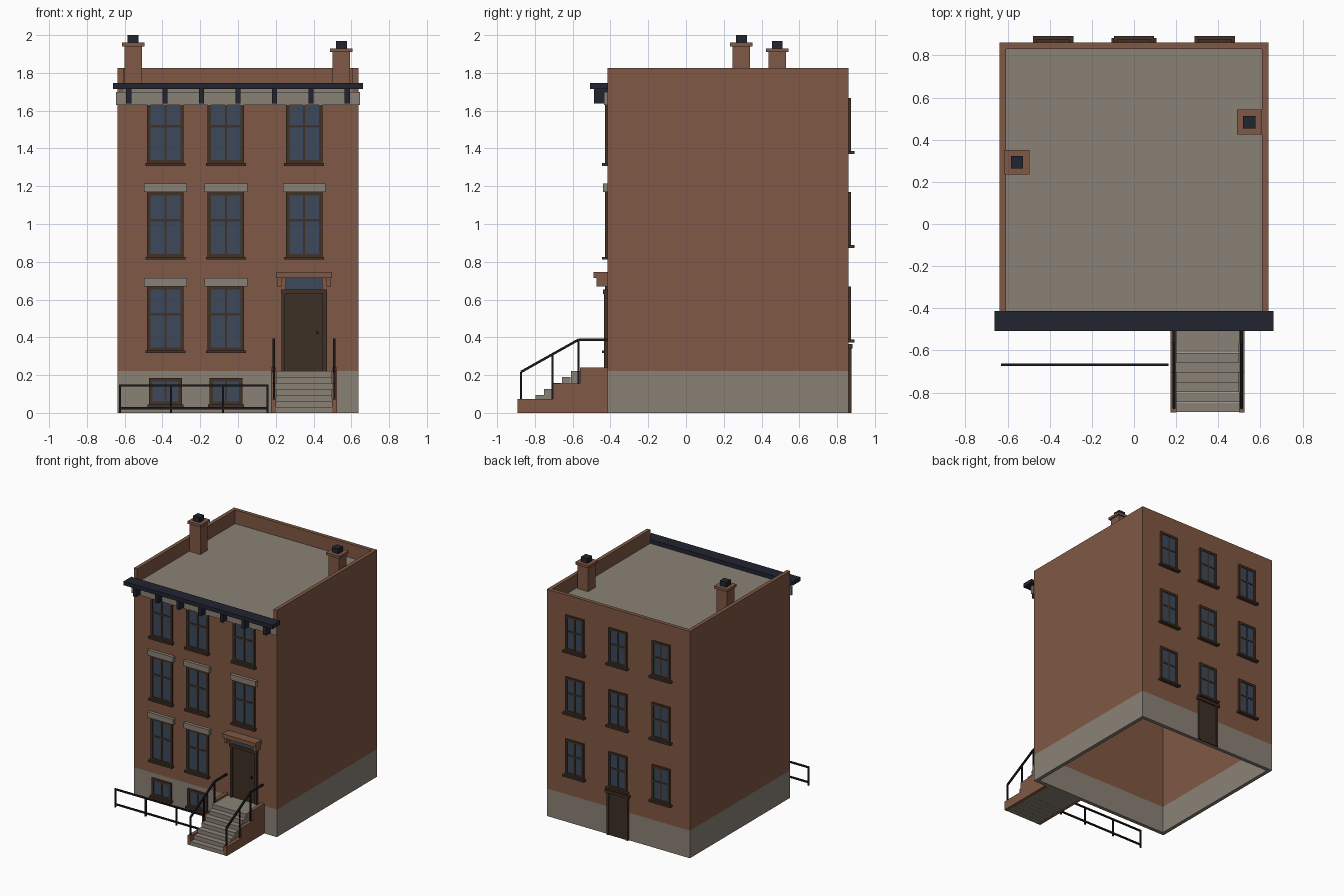
import bpy, bmesh
from mathutils import Vector, Matrix

if "Cube" in bpy.data.objects:
    bpy.data.objects.remove(bpy.data.objects["Cube"])


def material(name, rgb):
    m = bpy.data.materials.new(name)
    m.diffuse_color = (*rgb, 1)
    m.use_nodes = True
    m.node_tree.nodes["Principled BSDF"].inputs["Base Color"].default_value = m.diffuse_color
    return m


BRICK = material("brown brick", (0.215, 0.098, 0.058))
STONE = material("grey stone", (0.255, 0.222, 0.183))
WOOD = material("dark brown trim", (0.055, 0.031, 0.019))
DOOR = material("door brown", (0.046, 0.029, 0.018))
GLASS = material("blue glass", (0.045, 0.066, 0.100))
NAVY = material("navy cornice", (0.016, 0.018, 0.030))
IRON = material("black iron", (0.010, 0.010, 0.013))


def finish(name, mat, bm):
    me = bpy.data.meshes.new(name)
    bm.to_mesh(me)
    bm.free()
    me.materials.append(mat)
    ob = bpy.data.objects.new(name, me)
    bpy.context.collection.objects.link(ob)
    return ob


def add_box(bm, x0, x1, y0, y1, z0, z1):
    mid = Vector(((x0 + x1) / 2, (y0 + y1) / 2, (z0 + z1) / 2))
    size = Matrix.Diagonal((abs(x1 - x0), abs(y1 - y0), abs(z1 - z0), 1))
    bmesh.ops.create_cube(bm, size=1, matrix=Matrix.Translation(mid) @ size)


def boxes(name, mat, items):
    bm = bmesh.new()
    for b in items:
        add_box(bm, *b)
    return finish(name, mat, bm)


def rod(bm, a, b, t):
    """Square bar between two points."""
    a, b = Vector(a), Vector(b)
    d = b - a
    m = (Matrix.Translation((a + b) / 2) @ d.to_track_quat('Z', 'Y').to_matrix().to_4x4()
         @ Matrix.Diagonal((t, t, d.length, 1)))
    bmesh.ops.create_cube(bm, size=1, matrix=m)


X, F, B, T = 0.637, -0.415, 0.86, 0.03   # half width, front, back, wall thickness
BASE, ROOF, TOP = 0.222, 1.715, 1.825


# Hollow shell, open below: stone foundation, brick walls and parapet
def ring(z0, z1, zfront):
    return [(-X, -X + T, F, B, z0, z1), (X - T, X, F, B, z0, z1),
            (-X + T, X - T, B - T, B, z0, z1), (-X + T, X - T, F, F + T, z0, zfront)]


boxes("foundation", STONE, ring(0, BASE, BASE))
boxes("brick_walls", BRICK, ring(BASE, TOP, ROOF - 0.004))
boxes("roof", STONE, [(-X + T, X - T, F, B - T, ROOF - 0.03, ROOF)])


# Windows: frame, glazing bars, glass plate, sill and optional lintel
def window(name, x, z0, z1, w, side, bar=0.57, sill=0.01, lintel=False):
    y = F if side < 0 else B
    h, f = w / 2, 0.018
    d = y + side * 0.014
    frame = [(x - h, x - h + f, y, d, z0, z1), (x + h - f, x + h, y, d, z0, z1),
             (x - h, x + h, y, d, z1 - f, z1), (x - h, x + h, y, d, z0, z0 + f),
             (x - 0.006, x + 0.006, y, y + side * 0.011, z0, z1)]
    if bar:
        zb = z0 + (z1 - z0) * bar
        frame.append((x - h, x + h, y, y + side * 0.011, zb - 0.007, zb + 0.007))
    frame.append((x - h - sill, x + h + sill, y, y + side * 0.031, z0 - 0.012, z0 + 0.003))
    boxes(name + "_frame", WOOD, frame)
    boxes(name + "_glass", GLASS, [(x - h + 0.01, x + h - 0.01, y, y + side * 0.007,
                                    z0 + 0.01, z1 - 0.01)])
    if lintel:
        boxes(name + "_lintel", STONE, [(x - 0.113, x + 0.113, y, y + side * 0.025,
                                         z1, z1 + 0.044)])


COLS = (-0.384, -0.064, 0.35)
for r, (z0, z1) in enumerate(((0.328, 0.67), (0.823, 1.17), (1.32, 1.668))):
    for c, x in enumerate(COLS):
        if (r, c) != (0, 2):
            window(f"front_window_{r}_{c}", x, z0, z1, 0.193, -1, lintel=r < 2)
    for c, x in enumerate((-0.384, 0.0, 0.384)):
        window(f"back_window_{r}_{c}", x, z1 - 0.285, z1, 0.162, 1, bar=0.55, sill=0.015)
for c in range(2):
    window(f"basement_window_{c}", COLS[c], 0.042, 0.185, 0.175, -1, bar=None, sill=0.008)

# Cornice with frieze and brackets
boxes("frieze", STONE, [(-0.647, 0.647, F - 0.018, F, 1.63, 1.70)])
boxes("cornice", NAVY, [(-0.662, 0.662, -0.508, F + 0.003, 1.715, 1.747)])
boxes("cornice_brackets", NAVY, [(i * 0.193 - 0.014, i * 0.193 + 0.014, -0.487, F, 1.637, 1.715)
                                 for i in range(-3, 4)])

# Front door with transom and hood
dx = 0.35
boxes("front_door", DOOR, [(dx - 0.1, dx + 0.1, F - 0.008, F, BASE, 0.635)])
boxes("front_door_frame", WOOD,
      [(dx + s * 0.102, dx + s * 0.12, F - 0.018, F, BASE, 0.635) for s in (-1, 1)]
      + [(dx - 0.122, dx + 0.122, F - 0.025, F, 0.63, 0.652)])
boxes("door_transom", GLASS, [(dx - 0.098, dx + 0.098, F - 0.008, F, 0.652, 0.715)])
boxes("door_knob", NAVY, [(dx + 0.062, dx + 0.076, F - 0.02, F, 0.418, 0.432)])
boxes("door_hood", BRICK,
      [(dx - 0.148, dx + 0.148, -0.49, F, 0.713, 0.745)]
      + [(dx + s * 0.118, dx + s * 0.143, -0.475, F, 0.668, 0.713) for s in (-1, 1)])

# Back door
boxes("back_door", DOOR, [(-0.08, 0.08, B, B + 0.008, 0, 0.345)])
boxes("back_door_frame", WOOD,
      [(s * 0.076, s * 0.094, B, B + 0.015, 0, 0.345) for s in (-1, 1)]
      + [(-0.107, 0.107, B, B + 0.022, 0.342, 0.364)])

# Stoop: seven steps between stepped cheek walls
Y0, RUN = -0.893, 0.047
boxes("stoop_steps", STONE,
      [(0.2, 0.498, Y0 + RUN * k + 0.001, Y0 + RUN * (k + 1) if k < 6 else F, 0, BASE * (k + 1) / 7)
       for k in range(7)])
boxes("stoop_cheeks", BRICK,
      [(x, x + 0.028, ya, yb, 0, z) for x in (0.174, 0.497)
       for ya, yb, z in ((Y0, -0.705, 0.073), (-0.705, -0.562, 0.155), (-0.562, F, 0.24))])

# Stair railings
bm = bmesh.new()
for x in (0.19, 0.51):
    low, mid, high = (x, -0.873, 0.217), (x, -0.706, 0.31), (x, -0.57, 0.387)
    for p, z in ((low, 0.07), (mid, 0.073), (high, 0.15)):
        rod(bm, (x, p[1], z), p, 0.01)
    rod(bm, low, high, 0.013)
    rod(bm, high, (x, F, 0.387), 0.013)
finish("stair_railings", IRON, bm)

# Area fence in front of the basement windows
bm = bmesh.new()
for x in (-0.625, -0.354, -0.08, 0.157):
    rod(bm, (x, -0.667, 0), (x, -0.667, 0.148), 0.011)
for z in (0.025, 0.145):
    rod(bm, (-0.63, -0.667, z), (0.162, -0.667, z), 0.012)
finish("area_fence", IRON, bm)

# Chimneys: stack, cap and pot
for name, x, y, top in (("left", -0.555, 0.293, 2.0), ("right", 0.547, 0.483, 1.97)):
    def block(r, z0, z1):
        return (x - r, x + r, y - r, y + r, z0, z1)
    boxes(name + "_chimney", BRICK, [block(0.047, ROOF - 0.01, top - 0.06),
                                     block(0.059, top - 0.06, top - 0.04)])
    boxes(name + "_chimney_pot", NAVY, [block(0.029, top - 0.04, top)])
